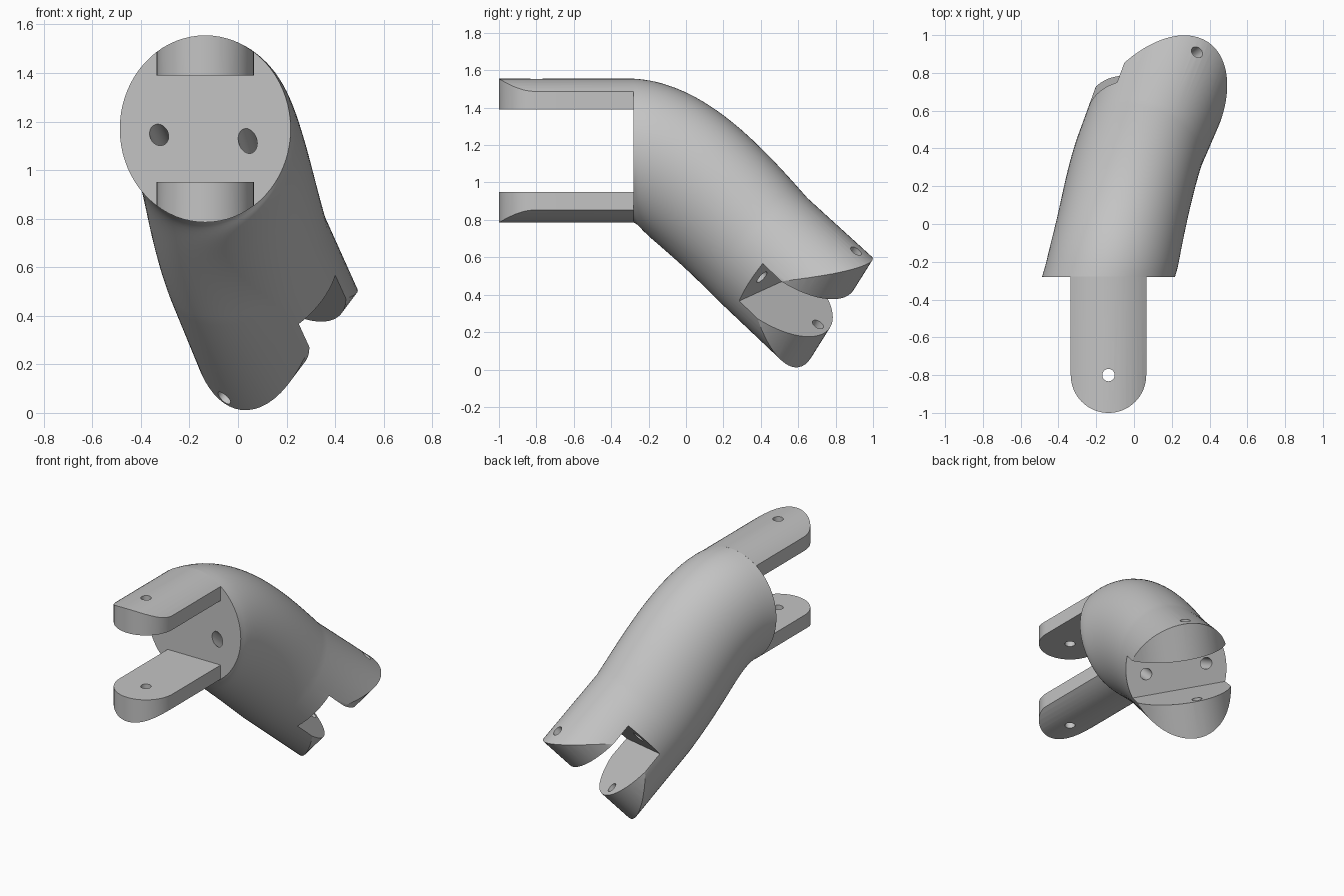
import bpy, bmesh
from math import sin, cos, pi, sqrt
from mathutils import Vector, Matrix

if "Cube" in bpy.data.objects:
    bpy.data.objects.remove(bpy.data.objects["Cube"])

grey = bpy.data.materials.new("plain_grey")
grey.use_nodes = True
colour = (0.55, 0.55, 0.55, 1)
grey.diffuse_color = colour
grey.node_tree.nodes["Principled BSDF"].inputs["Base Color"].default_value = colour


def frame(origin, axis, normal):
    """Matrix whose y runs along the link and whose z crosses the slot."""
    a = Vector(axis).normalized()
    n = Vector(normal)
    n = (n - a * n.dot(a)).normalized()
    m = Matrix((a.cross(n), a, n)).transposed().to_4x4()
    m.translation = Vector(origin)
    return m


def loft(name, rings):
    """Skin a list of closed rings and cap both ends."""
    bm = bmesh.new()
    loops = [[bm.verts.new(p) for p in ring] for ring in rings]
    for a, b in zip(loops, loops[1:]):
        for i in range(len(a)):
            j = (i + 1) % len(a)
            bm.faces.new((a[i], a[j], b[j], b[i]))
    bm.faces.new(loops[0])
    bm.faces.new(loops[-1])
    bmesh.ops.recalc_face_normals(bm, faces=bm.faces)
    mesh = bpy.data.meshes.new(name)
    bm.to_mesh(mesh)
    bm.free()
    mesh.materials.append(grey)
    ob = bpy.data.objects.new(name, mesh)
    bpy.context.collection.objects.link(ob)
    return ob


def prism(name, outline, m, low, high):
    return loft(name, [[m @ Vector((x, y, z)) for x, y in outline] for z in (low, high)])


def drill(ob, start, end, radius, extra):
    """Cut a round hole through two points, run on by extra at both ends."""
    start, end = Vector(start), Vector(end)
    d = (end - start).normalized()
    q = d.to_track_quat('Z', 'Y')
    circle = [q @ Vector((radius * cos(k * pi / 12), radius * sin(k * pi / 12), 0))
              for k in range(24)]
    ends = (start - d * extra, end + d * extra)
    boolean(ob, loft("drill", [[c + p for p in circle] for c in ends]))


def select_only(ob):
    bpy.ops.object.select_all(action='DESELECT')
    ob.select_set(True)
    bpy.context.view_layer.objects.active = ob


def boolean(ob, tool, operation='DIFFERENCE'):
    tool.hide_render = True
    select_only(ob)
    mod = ob.modifiers.new("cut", 'BOOLEAN')
    mod.operation, mod.solver, mod.object = operation, 'EXACT', tool
    bpy.ops.object.modifier_apply(modifier=mod.name)
    bpy.data.objects.remove(tool)


def arc(rx, ry, cy, steps=32):
    return [(rx * cos(k * pi / steps), cy + ry * sin(k * pi / steps)) for k in range(steps + 1)]


# Frames of the two forks
front = frame((-0.135, -0.8, 1.17), (0, -1, 0), (0, 0, 1))
rear = frame((0.165, 0.728, 0.348), (0.28, 0.70, -0.65), (0.52, 0.41, 0.745))

# Curved body: ellipse swept along a bend, then straight to the rear tip
p0, p1 = Vector((-0.135, -0.28, 1.17)), Vector((-0.075, -0.08, 1.15))
p2, p3 = rear @ Vector((0, -0.8, 0.03)), rear @ Vector((0, -0.45, 0))
w, n = rear.col[0].xyz, rear.col[2].xyz


def section(centre, f, ru, rv):
    u = Vector((1, 0, 0)).lerp(w, f).normalized()
    v = Vector((0, 0, 1)).lerp(n, f)
    v = (v - u * v.dot(u)).normalized()
    return [centre + u * ru * cos(k * pi / 36) + v * rv * sin(k * pi / 36) for k in range(72)]


rings = []
for k in range(21):
    t = k / 20
    s = 1 - t
    centre = p0 * s**3 + p1 * 3 * s * s * t + p2 * 3 * s * t * t + p3 * t**3
    rings.append(section(centre, t * (2 - t), 0.352 - 0.024 * sqrt(t),
                         0.385 - 0.007 * t + 0.01 * sin(pi * t)))
rings.append(section(rear @ Vector((0, 0.2, 0)), 1, 0.345, 0.38))
body = loft("curved_body", rings)

# Rear fork: rounded tip, slot and pin hole
tip = arc(0.337, 0.395, -0.305) + [(-0.7, -0.305), (-0.7, 0.5), (0.7, 0.5), (0.7, -0.305)]
boolean(body, prism("tip_cutter", tip, rear, -0.7, 0.7))
slot = [(-0.7, -0.3), (0.7, -0.3), (0.7, 0.5), (-0.7, 0.5)]
boolean(body, prism("slot_cutter", slot, rear, -0.14, 0.14))
drill(body, (-0.045, 0.622, 0.08), (0.335, 0.91, 0.635), 0.033, 0.2)

# Two cord tunnels from the front face to the slot floor
for x, z, side in ((-0.325, 1.145, -0.2), (0.04, 1.12, 0.2)):
    drill(body, (x, -0.28, z), rear @ Vector((side, -0.3, 0)), 0.038, 0.06)

# Front prongs: rounded slabs trimmed to the body's ellipse
parts = [body]
outline = arc(0.2, 0.2, 0) + [(-0.2, -0.522), (0.2, -0.522)]
for name, low, high in (("upper_prong", 0.22, 0.5), ("lower_prong", -0.5, -0.22)):
    prong = prism(name, outline, front, low, high)
    trim = [[front @ Vector((0.352 * cos(k * pi / 36), y, 0.385 * sin(k * pi / 36)))
             for k in range(72)] for y in (-0.7, 0.4)]
    boolean(prong, loft("trim", trim), 'INTERSECT')
    drill(prong, front @ Vector((0, 0, -0.4)), front @ Vector((0, 0, 0.4)), 0.033, 0.1)
    parts.append(prong)

for ob in parts:
    select_only(ob)
    bpy.ops.object.shade_smooth_by_angle(angle=pi / 6)
